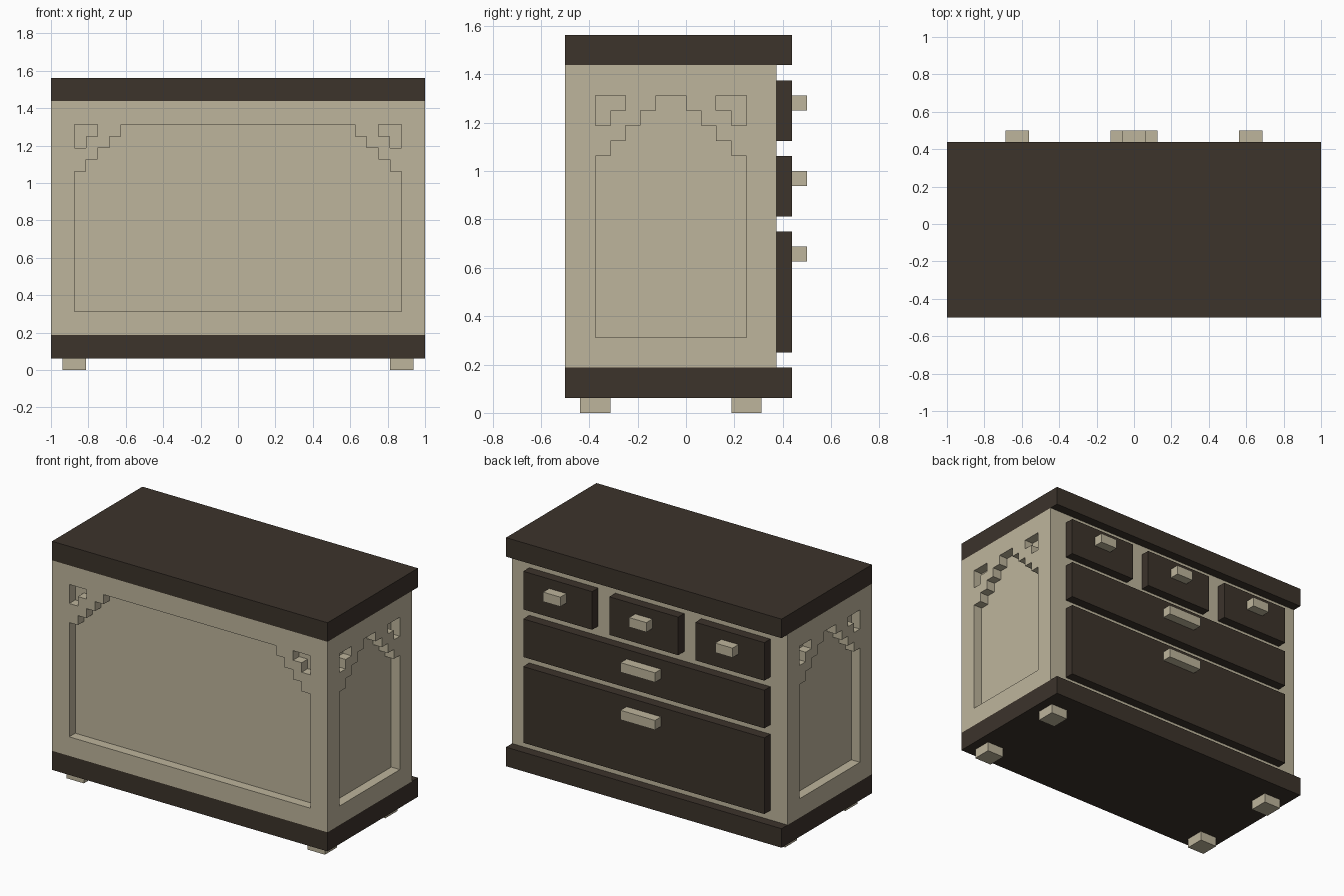
import bpy
import bmesh
from mathutils import Matrix, Vector
from math import pi

U = 1 / 16  # every part sits on this grid

if "Cube" in bpy.data.objects:
    bpy.data.objects.remove(bpy.data.objects["Cube"], do_unlink=True)


def material(name, colour):
    m = bpy.data.materials.new(name)
    m.use_nodes = True
    m.diffuse_color = colour
    bsdf = next(n for n in m.node_tree.nodes if n.type == "BSDF_PRINCIPLED")
    bsdf.inputs["Base Color"].default_value = colour
    return m


beige = material("pale beige", (0.515, 0.462, 0.332, 1))
brown = material("dark brown", (0.045, 0.033, 0.024, 1))


def add_object(name, bm, mat):
    bmesh.ops.recalc_face_normals(bm, faces=bm.faces)
    mesh = bpy.data.meshes.new(name)
    bm.to_mesh(mesh)
    bm.free()
    mesh.materials.append(mat)
    ob = bpy.data.objects.new(name, mesh)
    bpy.context.scene.collection.objects.link(ob)
    return ob


def box(name, mat, x, y, z):
    """Box from (low, high) pairs in grid units."""
    bm = bmesh.new()
    bmesh.ops.create_cube(bm, size=1)
    for v in bm.verts:
        v.co = Vector([U * (lo + (c + 0.5) * (hi - lo))
                       for c, (lo, hi) in zip(v.co, (x, y, z))])
    return add_object(name, bm, mat)


def stepped_panel(half):
    """Panel outline whose upper corners climb in four steps."""
    left = [(-half, 5)]
    for i in range(4):
        left += [(-half + i, 17 + i), (-half + i + 1, 17 + i)]
    left.append((-half + 4, 21))
    return left + [(-x, z) for x, z in reversed(left)]


def corner_ornament(half, side):
    """Small L-shaped recess in an upper corner."""
    arm = [(0, 0), (2, 0), (2, 1), (1, 1), (1, 2), (0, 2)]
    return [(side * (half - a), 21 - b) for a, b in arm]


def cutter(outlines, matrix):
    """Extrudes outlines from outside a wall to one unit deep."""
    bm = bmesh.new()
    for pts in outlines:
        face = bm.faces.new([bm.verts.new((x, -1, z)) for x, z in pts])
        ext = bmesh.ops.extrude_face_region(bm, geom=[face])["geom"]
        verts = [v for v in ext if isinstance(v, bmesh.types.BMVert)]
        bmesh.ops.translate(bm, verts=verts, vec=(0, 2, 0))
    bm.transform(Matrix.Scale(U, 4) @ matrix)
    ob = add_object("recess_cutter", bm, beige)
    ob.hide_render = True
    return ob


# Body with carved recesses on the front and both ends
body = box("body", beige, (-16, 16), (-8, 6), (3, 23))
walls = [(14, Matrix.Translation((0, -8, 0)))]
for s in (1, -1):
    walls.append((5, Matrix.Translation((16 * s, -1, 0)) @ Matrix.Rotation(s * pi / 2, 4, "Z")))
cutters = []
for half, matrix in walls:
    outlines = [stepped_panel(half), corner_ornament(half, 1), corner_ornament(half, -1)]
    cut = cutter(outlines, matrix)
    mod = body.modifiers.new("recess", "BOOLEAN")
    mod.operation, mod.solver, mod.object = "DIFFERENCE", "EXACT", cut
    cutters.append(cut)
carved = bpy.data.meshes.new_from_object(
    body.evaluated_get(bpy.context.evaluated_depsgraph_get()))
body.modifiers.clear()
body.data = carved
for cut in cutters:
    bpy.data.objects.remove(cut, do_unlink=True)

# Top and base slabs
box("top_slab", brown, (-16, 16), (-8, 7), (23, 25))
box("base_slab", brown, (-16, 16), (-8, 7), (1, 3))

# Feet
for side, x in (("right", -15), ("left", 13)):
    for end, y in (("front", -7), ("back", 3)):
        box(f"{end}_{side}_foot", beige, (x, x + 2), (y, y + 2), (0, 1))

# Drawers: name, centre x, half width, height range, handle half width, handle base
drawers = [("bottom", 0, 14, (4, 12), 2, 10), ("middle", 0, 14, (13, 17), 2, 15)]
for name, cx in (("top_right", -10), ("top_centre", 0), ("top_left", 10)):
    drawers.append((name, cx, 4, (18, 22), 1, 20))
for name, cx, half, z, grip, grip_z in drawers:
    box(f"{name}_drawer", brown, (cx - half, cx + half), (6, 7), z)
    box(f"{name}_handle", beige, (cx - grip, cx + grip), (7, 8), (grip_z, grip_z + 1))
